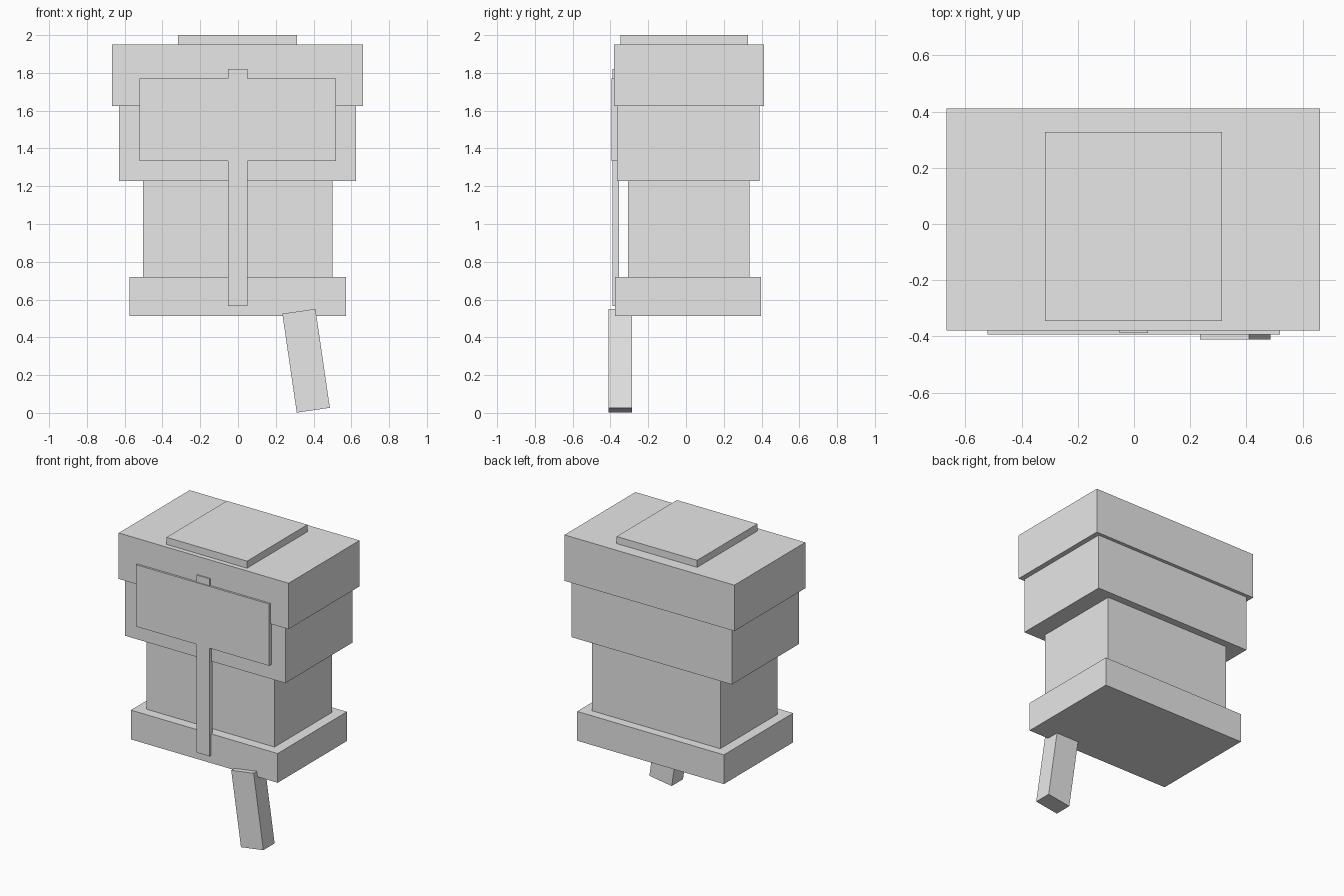
import bpy
import math

if "Cube" in bpy.data.objects:
    bpy.data.objects.remove(bpy.data.objects["Cube"])

grey = bpy.data.materials.new("light_grey")
grey.diffuse_color = (0.8, 0.8, 0.8, 1.0)
grey.use_nodes = True
grey.node_tree.nodes["Principled BSDF"].inputs["Base Color"].default_value = grey.diffuse_color


def box(name, x, y, z, tilt=0.0):
    """Box from (min, max) ranges, optionally tilted about y through its centre."""
    spans = (x, y, z)
    bpy.ops.mesh.primitive_cube_add(size=1, location=[(a + b) / 2 for a, b in spans])
    ob = bpy.context.object
    ob.name = name
    ob.scale = [b - a for a, b in spans]
    ob.rotation_euler.y = tilt
    ob.data.materials.append(grey)
    return ob


# Stacked body, bottom to top
box("base_slab", (-0.575, 0.573), (-0.375, 0.398), (0.513, 0.72))
box("lower_body", (-0.503, 0.5), (-0.306, 0.335), (0.72, 1.228))
box("upper_body", (-0.63, 0.626), (-0.365, 0.388), (1.228, 1.625))
box("lid", (-0.667, 0.662), (-0.38, 0.412), (1.625, 1.95))
box("top_plate", (-0.317, 0.313), (-0.346, 0.328), (1.95, 2.0))

# Front panel and the strap running down behind it
box("front_panel", (-0.522, 0.519), (-0.394, -0.362), (1.333, 1.77))
box("front_strap", (-0.052, 0.05), (-0.388, -0.355), (0.565, 1.82))

# Tilted tag hanging below the front edge
box("hanging_tag", (0.272, 0.449), (-0.411, -0.285), (0.0115, 0.5405), math.radians(-8.3))
